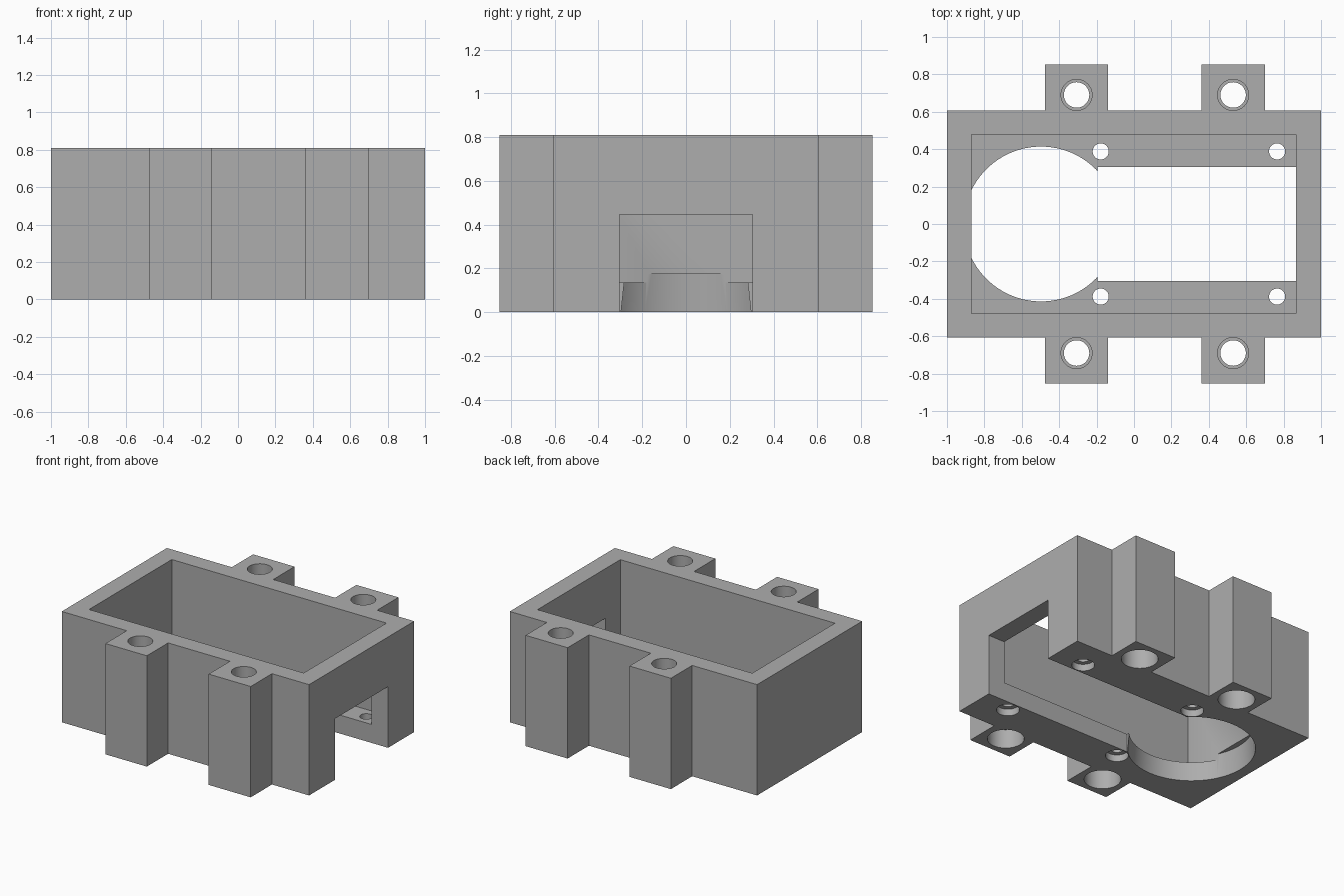
import bpy
import bmesh

if "Cube" in bpy.data.objects:
    bpy.data.objects.remove(bpy.data.objects["Cube"])

HEIGHT, FLOOR = 0.81, 0.135
WALL_Y, TAB_Y = 0.607, 0.853
TABS = [(-0.475, -0.14), (0.36, 0.70)]

grey = bpy.data.materials.new("plain grey")
grey.use_nodes = True
colour = (0.42, 0.42, 0.42, 1)
grey.diffuse_color = colour
grey.node_tree.nodes["Principled BSDF"].inputs["Base Color"].default_value = colour


def add_object(name, bm):
    bmesh.ops.recalc_face_normals(bm, faces=bm.faces)
    mesh = bpy.data.meshes.new(name)
    bm.to_mesh(mesh)
    bm.free()
    mesh.materials.append(grey)
    obj = bpy.data.objects.new(name, mesh)
    bpy.context.collection.objects.link(obj)
    return obj


def prism(name, outline, z0, z1):
    bm = bmesh.new()
    face = bm.faces.new([bm.verts.new((x, y, z0)) for x, y in outline])
    grown = bmesh.ops.extrude_face_region(bm, geom=[face])["geom"]
    verts = [v for v in grown if isinstance(v, bmesh.types.BMVert)]
    bmesh.ops.translate(bm, verts=verts, vec=(0, 0, z1 - z0))
    return add_object(name, bm)


def box(name, x0, x1, y, z0, z1):
    return prism(name, [(x0, -y), (x1, -y), (x1, y), (x0, y)], z0, z1)


def cone(name, x, y, z0, z1, r0, r1, sides=48):
    bm = bmesh.new()
    bmesh.ops.create_cone(bm, cap_ends=True, segments=sides, radius1=r0,
                          radius2=r1, depth=z1 - z0)
    bmesh.ops.translate(bm, verts=bm.verts, vec=(x, y, (z0 + z1) / 2))
    return add_object(name, bm)


# Outer housing with two mounting tabs on each long side
front = [(-1, -WALL_Y)]
for a, b in TABS:
    front += [(a, -WALL_Y), (a, -TAB_Y), (b, -TAB_Y), (b, -WALL_Y)]
front.append((1, -WALL_Y))
back = [(x, -y) for x, y in reversed(front)]
housing = prism("housing", front + back, 0, HEIGHT)

# Cavity, side slot and tapered round opening in the floor
cutters = [
    box("cavity_cutter", -0.87, 0.866, 0.478, FLOOR, 1),
    box("slot_cutter", -0.195, 1.1, 0.305, -0.1, 0.447),
    cone("round_opening_cutter", -0.497, 0, -0.1, 0.175, 0.431, 0.411, 96),
]

for side in (-1, 1):
    # Stepped bolt holes through the tabs
    for x in (-0.307, 0.53):
        y = side * 0.69
        cutters += [
            cone("bolt_hole_cutter", x, y, -0.1, 1, 0.068, 0.068),
            cone("bolt_top_cutter", x, y, 0.4, 1, 0.083, 0.083),
            cone("bolt_recess_cutter", x, y, -0.1, 0.14, 0.122, 0.122),
        ]
    # Small screw holes through the floor, recessed underneath
    for x in (-0.178, 0.765):
        y = side * 0.388
        cutters += [
            cone("screw_hole_cutter", x, y, -0.1, 0.3, 0.043, 0.043),
            cone("screw_recess_cutter", x, y, -0.1, 0.05, 0.076, 0.076),
        ]

# Carve the housing and discard the cutters
bpy.ops.object.select_all(action="DESELECT")
bpy.context.view_layer.objects.active = housing
housing.select_set(True)
for cutter in cutters:
    cutter.hide_render = True
    mod = housing.modifiers.new(cutter.name, "BOOLEAN")
    mod.operation = "DIFFERENCE"
    mod.solver = "EXACT"
    mod.object = cutter
    bpy.ops.object.modifier_apply(modifier=mod.name)
    bpy.data.objects.remove(cutter)

bpy.ops.object.shade_smooth_by_angle(angle=0.5)
